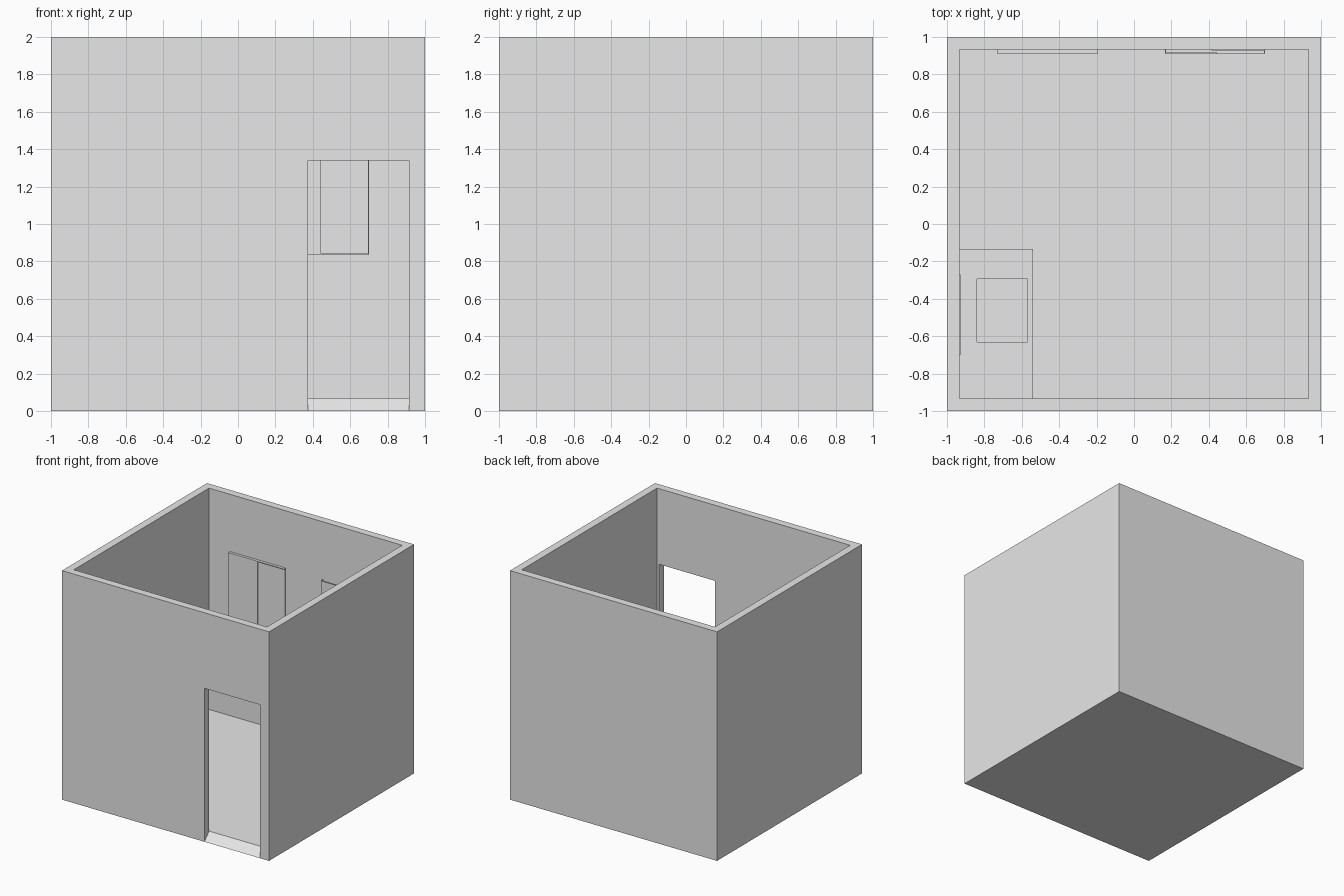
import bpy
import bmesh

old = bpy.data.objects.get("Cube")
if old:
    bpy.data.objects.remove(old, do_unlink=True)

plaster = bpy.data.materials.new("light_grey_plaster")
plaster.use_nodes = True
grey = (0.8, 0.8, 0.8, 1)
plaster.diffuse_color = grey
plaster.node_tree.nodes["Principled BSDF"].inputs["Base Color"].default_value = grey


def prism(name, profile, x0, x1):
    """Extrude a (y, z) profile along x."""
    bm = bmesh.new()
    face = bm.faces.new([bm.verts.new((x0, y, z)) for y, z in profile])
    grown = bmesh.ops.extrude_face_region(bm, geom=[face])["geom"]
    verts = [v for v in grown if isinstance(v, bmesh.types.BMVert)]
    bmesh.ops.translate(bm, verts=verts, vec=(x1 - x0, 0, 0))
    bmesh.ops.recalc_face_normals(bm, faces=bm.faces)
    mesh = bpy.data.meshes.new(name)
    bm.to_mesh(mesh)
    bm.free()
    mesh.materials.append(plaster)
    obj = bpy.data.objects.new(name, mesh)
    bpy.context.collection.objects.link(obj)
    return obj


def box(name, x, y, z):
    return prism(name, [(y[0], z[0]), (y[1], z[0]), (y[1], z[1]), (y[0], z[1])], *x)


def cut(obj, cutter):
    """Subtract the cutter for good, then drop it."""
    cutter.hide_render = True
    mod = obj.modifiers.new("cut", "BOOLEAN")
    mod.operation = "DIFFERENCE"
    mod.solver = "EXACT"
    mod.object = cutter
    bpy.context.view_layer.objects.active = obj
    bpy.ops.object.modifier_apply(modifier=mod.name)
    bpy.data.objects.remove(cutter, do_unlink=True)


# Open-topped room with floor and four walls
IN = 0.933
FLOOR = 0.067
room = box("room_shell", (-1, 1), (-1, 1), (0, 2))
cut(room, box("room_cutter", (-IN, IN), (-IN, IN), (FLOOR, 2.2)))

# Doorway with a sloped threshold
doorway = [(-1.1, -0.1), (-0.9, 0.1), (-0.9, 1.34), (-1.1, 1.34)]
cut(room, prism("doorway_cutter", doorway, 0.375, 0.915))

# Counter with a sunken basin in the corner
counter = box("counter", (-IN, -0.54), (-IN, -0.135), (FLOOR, 0.63))
cut(counter, box("basin_cutter", (-0.84, -0.57), (-0.63, -0.295), (0.5, 0.8)))

# Thin mirror on the wall over the counter
box("mirror", (-IN, -0.928), (-0.7, -0.27), (0.9, 1.4))

# Sliding windows on the inside of the back wall
FRONT, BACK = 0.91, IN
LOW, HIGH, T = 0.835, 1.5, 0.008
for side, left in (("right", -0.73), ("left", 0.165)):
    right = left + 0.535
    name = side + "_window_"
    box(name + "sill", (left, right), (FRONT, BACK), (LOW, LOW + T))
    box(name + "front_pane", (left, left + 0.28), (FRONT, FRONT + T), (LOW + T, HIGH - T))
    box(name + "back_pane", (left + 0.25, right), (BACK - 0.005, BACK), (LOW + T, HIGH - T))
    if side == "right":
        box(name + "top_rail", (left, right), (FRONT, BACK), (HIGH - T, HIGH))
    else:
        for edge, x in (("inner", left), ("outer", right - 0.005)):
            box(name + edge + "_jamb", (x, x + 0.005), (FRONT + T, BACK), (LOW + T, HIGH))
